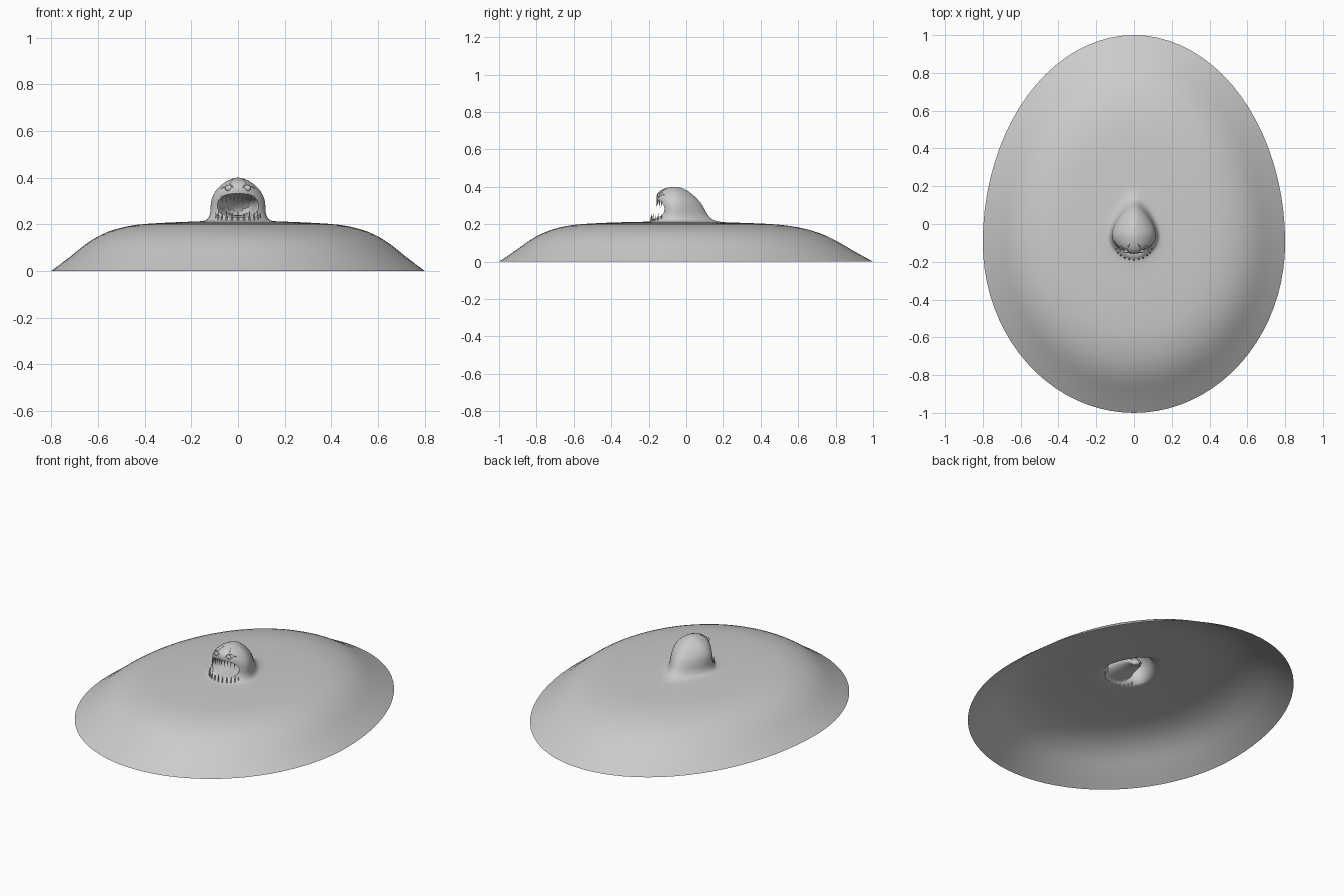
import bpy, bmesh, math
from mathutils import Vector
from mathutils.bvhtree import BVHTree

if "Cube" in bpy.data.objects:
    bpy.data.objects.remove(bpy.data.objects["Cube"])

grey = bpy.data.materials.new("light grey")
grey.use_nodes = True
grey.diffuse_color = (0.6, 0.6, 0.6, 1)
grey.node_tree.nodes["Principled BSDF"].inputs["Base Color"].default_value = (0.6, 0.6, 0.6, 1)


def finish(bm, name, angle=60):
    mesh = bpy.data.meshes.new(name)
    bm.to_mesh(mesh)
    bm.free()
    ob = bpy.data.objects.new(name, mesh)
    bpy.context.collection.objects.link(ob)
    mesh.materials.append(grey)
    bpy.ops.object.select_all(action='DESELECT')
    ob.select_set(True)
    bpy.context.view_layer.objects.active = ob
    bpy.ops.object.shade_smooth_by_angle(angle=math.radians(angle))
    return ob


# Key rings: height, half width, front y, back y, centre y, back taper
mound = [(1, 0), (.9, .06), (.82, .112), (.74, .152), (.65, .18), (.54, .198), (.4, .206), (.29, .21)]
keys = [(z, .8 * s, -.1 - .9 * s, -.1 + 1.1 * s, -.1, 0) for s, z in mound]
head = [(.214, .15, -.21, .18), (.226, .128, -.175, .14), (.25, .119, -.15, .115),
        (.28, .117, -.145, .098), (.31, .112, -.15, .08), (.34, .097, -.157, .054),
        (.365, .075, -.152, .026), (.385, .047, -.128, -.003), (.397, .02, -.09, -.035)]
keys += [h + (-.06, .35) for h in head]


def spline(pts, steps):
    """Catmull-Rom through the key rings."""
    out = []
    for i in range(len(pts) - 1):
        a, b, c, d = (pts[max(0, min(len(pts) - 1, i + k))] for k in (-1, 0, 1, 2))
        n = steps if i > 6 else 2
        for j in range(n):
            t = j / n
            out.append([q + .5 * t * (r - p + t * (2 * p - 5 * q + 4 * r - s + t * (3 * (q - r) + s - p)))
                        for p, q, r, s in zip(a, b, c, d)])
    return out + [list(pts[-1])]


# Ground mound and head as one continuous open shell
N = 80
bm = bmesh.new()
loops = []
for z, w, yf, yb, yc, taper in spline(keys, 4):
    ring = []
    for i in range(N):
        a = 2 * math.pi * i / N
        s, c = math.sin(a), math.cos(a)
        x = w * s * (1 - taper * max(c, 0) ** 1.5)
        ring.append(bm.verts.new((x, yc + c * ((yb - yc) if c > 0 else (yc - yf)), z)))
    loops.append(ring)
for lo, hi in zip(loops, loops[1:]):
    for i in range(N):
        j = (i + 1) % N
        bm.faces.new((lo[j], lo[i], hi[i], hi[j]))
tip = bm.verts.new((0, -.06, .4))
for i in range(N):
    bm.faces.new((loops[-1][(i + 1) % N], loops[-1][i], tip))
bmesh.ops.recalc_face_normals(bm, faces=bm.faces)
if tip.normal.z < 0 and tip.link_faces[0].normal.z < 0:
    bmesh.ops.reverse_faces(bm, faces=bm.faces)
skin = BVHTree.FromBMesh(bm)

# Mouth opening cut from the front of the head
MZ, MX, MH = .28, .088, .052


def mouth_dist(co):
    return (abs(co.x / MX) ** 2.4 + abs((co.z - MZ) / MH) ** 2.4) ** (1 / 2.4)


cut = [f for f in bm.faces if f.calc_center_median().y < -.07 and mouth_dist(f.calc_center_median()) < 1]
bmesh.ops.delete(bm, geom=cut, context='FACES')
rim = [e for e in bm.edges if e.is_boundary and e.verts[0].co.z > .1]
for v in {v for e in rim for v in e.verts}:
    d = mouth_dist(v.co)
    v.co.x /= d
    v.co.z = MZ + (v.co.z - MZ) / d
    hit = skin.ray_cast(Vector((v.co.x, -1, v.co.z)), Vector((0, 1, 0)))[0]
    if hit:
        v.co.y = hit.y

# Throat: rim drawn inwards, then bent down to a closed end
rim_pos = None
for scale, flat, y, dz in [(.96, .3, -.1, 0), (.9, .6, -.085, 0), (.82, .85, -.06, 0), (.68, 1, -.025, -.005),
                           (.52, 1, .005, -.015), (.4, 1, .025, -.03), (.2, 1, .035, -.036)]:
    geo = bmesh.ops.extrude_edge_only(bm, edges=rim)['geom']
    verts = [g for g in geo if isinstance(g, bmesh.types.BMVert)]
    rim = [g for g in geo if isinstance(g, bmesh.types.BMEdge)]
    if rim_pos is None:
        rim_pos = {k: v.co.copy() for k, v in enumerate(verts)}
    for v in verts:
        k = mouth_dist(v.co)
        v.co.x *= scale / k
        v.co.z = MZ + dz + (v.co.z - MZ) * scale / k if scale > .9 else MZ + dz + MH * scale * \
            math.copysign(max(0, 1 - abs(v.co.x / MX / scale) ** 2.4) ** (1 / 2.4), v.co.z - MZ - dz)
        v.co.y += (y - v.co.y) * flat
bmesh.ops.holes_fill(bm, edges=rim, sides=0)
finish(bm, "mound_and_head", 50)


def on_skin(x, z):
    return skin.ray_cast(Vector((x, -1, z)), Vector((0, 1, 0)))[0]


def spike(bm, base, end, r):
    axis = end - base
    m = axis.to_track_quat('Z', 'Y').to_matrix().to_4x4()
    m.translation = (base + end) / 2
    bmesh.ops.create_cone(bm, segments=8, cap_ends=True, radius1=r, radius2=.0004,
                          depth=axis.length, matrix=m)


# Lower teeth along a curved row in front of the mouth
bm = bmesh.new()
for i in range(11):
    a = math.radians(-75 + 15 * i)
    p = Vector((.098 * math.sin(a), -.115 - .073 * math.cos(a), .216))
    spike(bm, p, p + Vector((0, .004, .036 + .008 * (i % 2))), .0045)
finish(bm, "lower_teeth")

# Upper teeth hanging from the upper lip
bm = bmesh.new()
for i in range(9):
    x = -.068 + .017 * i
    z = MZ + MH * (1 - abs(x / MX) ** 2.4) ** (1 / 2.4)
    p = on_skin(x, z) + Vector((0, .003, .003))
    spike(bm, p, p + Vector((0, -.006, -.032 - .01 * (i % 2))), .004)
finish(bm, "upper_teeth")

# Eyes with lids, and branching brow ridges, on both sides
for side, label in ((1, "left"), (-1, "right")):
    centre = on_skin(.04 * side, .355)
    bm = bmesh.new()
    bmesh.ops.create_uvsphere(bm, u_segments=16, v_segments=10, radius=.013)
    for v in bm.verts:
        v.co = centre + Vector((v.co.x * 1.2, v.co.y * .6, v.co.z))
    finish(bm, label + "_eye")

    curve = bpy.data.curves.new(label + "_brow", 'CURVE')
    curve.dimensions = '3D'
    curve.bevel_depth = .0022
    curve.bevel_resolution = 1
    curve.materials.append(grey)
    lid = [(.04 + .019 * math.cos(t * .6), .352 + .017 * math.sin(t * .6)) for t in range(6)]
    for path in (lid, [(.035, .369), (.032, .38), (.022, .39)], [(.053, .362), (.062, .36), (.072, .352)]):
        s = curve.splines.new('POLY')
        s.points.add(len(path) - 1)
        for pt, (x, z) in zip(s.points, path):
            pt.co = (*on_skin(x * side, z), 1)
    bpy.context.collection.objects.link(bpy.data.objects.new(label + "_brow", curve))
